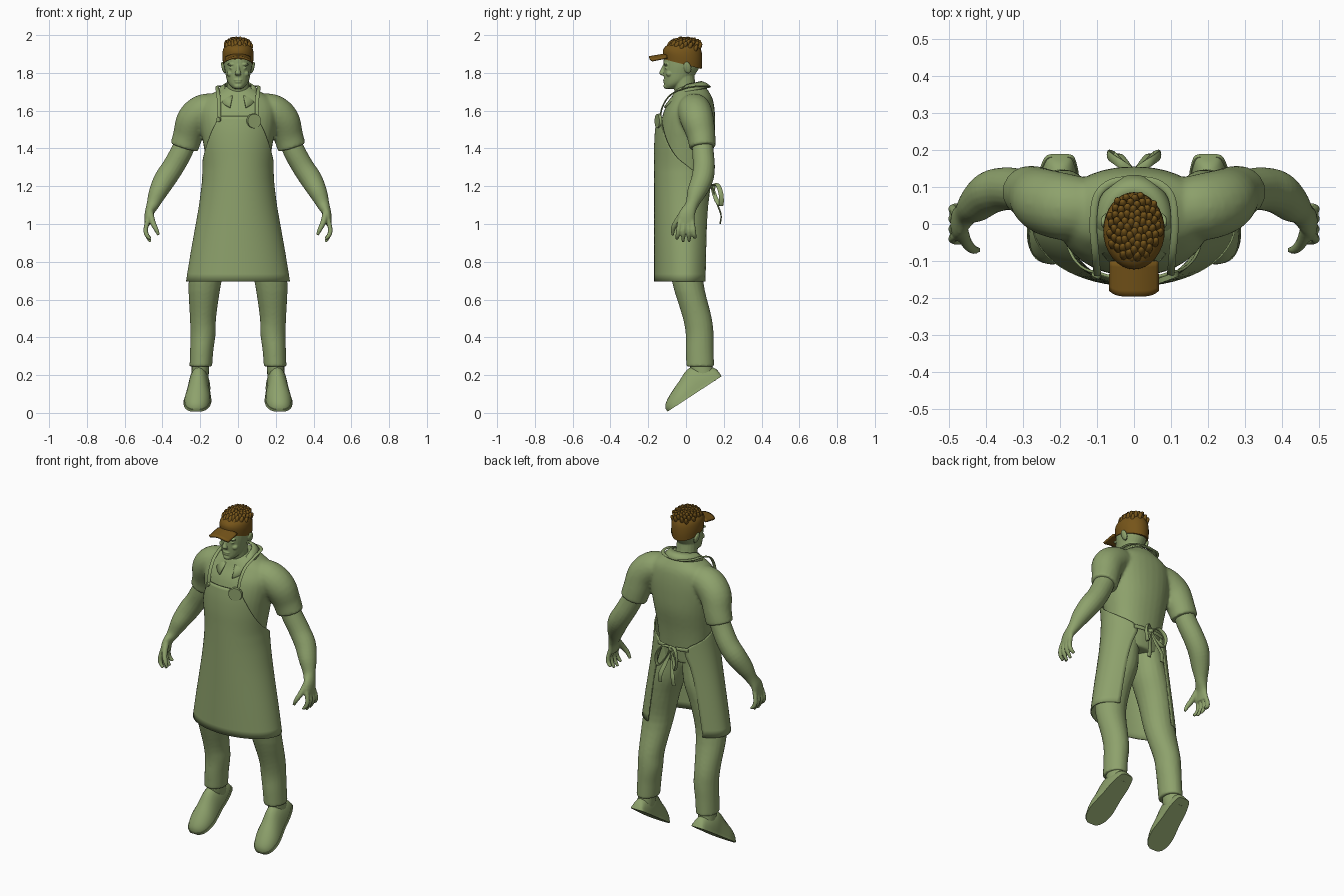
import bpy, bmesh, math, random
from mathutils import Vector as V, Matrix as M, Euler

if "Cube" in bpy.data.objects:
    bpy.data.objects.remove(bpy.data.objects["Cube"])

random.seed(3)


def material(name, col):
    m = bpy.data.materials.new(name)
    m.diffuse_color = (*col, 1)
    m.use_nodes = True
    m.node_tree.nodes["Principled BSDF"].inputs["Base Color"].default_value = m.diffuse_color
    return m


GREEN = material("green", (0.27, 0.36, 0.15))
BROWN = material("brown", (0.18, 0.09, 0.01))


def spline(rows, n):
    """Catmull-Rom through rows of numbers."""
    out = []
    for i in range(len(rows) - 1):
        a, b, c, d = (rows[min(max(i + k, 0), len(rows) - 1)] for k in (-1, 0, 1, 2))
        for j in range(n):
            t = j / n
            out.append([0.5 * (2 * q + (r - p) * t + (2 * p - 5 * q + 4 * r - s) * t * t
                               + (3 * q - p - 3 * r + s) * t ** 3) for p, q, r, s in zip(a, b, c, d)])
    return out + [list(rows[-1])]


def loft(bm, rows, ref=None, n=4, seg=20, p=2, mirror=False):
    """Closed tube through rows (x, y, z, ra, rb); level rings when ref is None."""
    pts = spline(rows, n)
    for s in (1, -1) if mirror else (1,):
        rings = []
        for i, (x, y, z, ra, rb) in enumerate(pts):
            A, B = V((1, 0, 0)), V((0, 1, 0))
            if ref:
                t = (V(pts[min(i + 1, len(pts) - 1)][:3]) - V(pts[max(i - 1, 0)][:3])).normalized()
                A = V(ref).cross(t).normalized()
                B = t.cross(A)
            ring = []
            for k in range(seg):
                c, d = math.cos(math.tau * k / seg), math.sin(math.tau * k / seg)
                v = V((x, y, z)) + A * ra * math.copysign(abs(c) ** (2 / p), c) \
                    + B * rb * math.copysign(abs(d) ** (2 / p), d)
                ring.append(bm.verts.new((v.x * s, v.y, v.z)))
            rings.append(ring)
        for a, b in zip(rings, rings[1:]):
            for k in range(seg):
                bm.faces.new((a[k], a[k - 1], b[k - 1], b[k]))
        bm.faces.new(rings[0])
        bm.faces.new(rings[-1])


def ball(bm, c, size, rot=(0, 0, 0), mirror=False, seg=14):
    for s in (1, -1) if mirror else (1,):
        mat = M.Translation((c[0] * s, c[1], c[2])) @ Euler((rot[0], rot[1] * s, rot[2] * s)).to_matrix().to_4x4() \
            @ M.Diagonal((*size, 1))
        bmesh.ops.create_uvsphere(bm, u_segments=seg, v_segments=seg // 2 + 2, radius=1, matrix=mat)


def sheet(bm, grid):
    vs = [[bm.verts.new(p) for p in row] for row in grid]
    for a, b in zip(vs, vs[1:]):
        for k in range(len(a) - 1):
            bm.faces.new((a[k], a[k + 1], b[k + 1], b[k]))


def finish(name, bm, mat=GREEN, voxel=0, smooth=4, thick=0):
    bmesh.ops.recalc_face_normals(bm, faces=bm.faces)
    me = bpy.data.meshes.new(name)
    bm.to_mesh(me)
    bm.free()
    me.materials.append(mat)
    ob = bpy.data.objects.new(name, me)
    bpy.context.collection.objects.link(ob)
    bpy.ops.object.select_all(action='DESELECT')
    ob.select_set(True)
    bpy.context.view_layer.objects.active = ob
    bpy.ops.object.shade_smooth_by_angle(angle=math.radians(45))
    if voxel:  # fuse overlapping solids into one skin
        r = ob.modifiers.new("fuse", 'REMESH')
        r.mode, r.voxel_size, r.use_smooth_shade = 'VOXEL', voxel, True
        s = ob.modifiers.new("relax", 'SMOOTH')
        s.factor, s.iterations = 0.5, smooth
    if thick:
        ob.modifiers.new("thickness", 'SOLIDIFY').thickness = thick
        ob.modifiers["thickness"].offset = 0
    return ob


# Shirt: torso with short sleeves
bm = bmesh.new()
loft(bm, [(0, 0, 1.1, .155, .105), (0, 0, 1.2, .155, .115), (0, 0, 1.3, .165, .128), (0, .005, 1.42, .183, .145),
          (0, .01, 1.52, .2, .145), (0, .018, 1.6, .205, .134), (0, .03, 1.66, .18, .112),
          (0, .03, 1.7, .12, .092), (0, .03, 1.73, .07, .07)], seg=32, p=2.2)
loft(bm, [(.1, .04, 1.61, .08, .08), (.18, .045, 1.6, .088, .09), (.237, .06, 1.55, .089, .088),
          (.265, .08, 1.47, .079, .076), (.285, .088, 1.405, .076, .07)], ref=(0, 1, 0), mirror=True)
finish("shirt", bm, voxel=.009, smooth=5)

# Trousers
bm = bmesh.new()
loft(bm, [(.197, .075, .245, .06, .074), (.192, .073, .33, .062, .074), (.185, .072, .42, .067, .074),
          (.185, .058, .51, .07, .077), (.175, .01, .69, .087, .083), (.145, .005, .85, .092, .095),
          (.108, .005, .98, .097, .105), (.085, 0, 1.1, .085, .102), (.08, 0, 1.18, .075, .1)], mirror=True)
finish("trousers", bm, voxel=.008, smooth=4)

# Bare arms with hands
bm = bmesh.new()
loft(bm, [(.265, .085, 1.46, .055, .055), (.3, .09, 1.38, .058, .057), (.345, .095, 1.3, .058, .058),
          (.388, .085, 1.235, .058, .058), (.425, .055, 1.165, .048, .05), (.452, .03, 1.1, .033, .034),
          (.473, .005, 1.05, .022, .043), (.48, 0, .995, .015, .046)], ref=(0, 1, 0), mirror=True)
for y, tip in ((-.04, .92), (-.013, .905), (.014, .907), (.04, .925)):
    loft(bm, [(.478, y * .8, 1.02, .013, .013), (.489, y, .97, .0125, .0125), (.482, y * 1.1, .94, .012, .012),
              (.463, y * 1.2, tip, .008, .008)], ref=(0, 1, 0), seg=10, mirror=True)
loft(bm, [(.465, -.015, 1.06, .018, .018), (.452, -.05, 1.01, .016, .016), (.435, -.068, .975, .013, .013),
          (.42, -.07, .942, .008, .008)], ref=(0, 1, 0), seg=10, mirror=True)
finish("arms", bm, voxel=.005, smooth=4)

# Head, neck, face and ears
bm = bmesh.new()
loft(bm, [(0, -.085, 1.716, .022, .025), (0, -.065, 1.735, .044, .05), (0, -.046, 1.76, .058, .07),
          (0, -.032, 1.8, .067, .086), (0, -.022, 1.84, .074, .097), (0, -.02, 1.88, .075, .097),
          (0, -.02, 1.92, .068, .085), (0, -.02, 1.945, .04, .05)], seg=28)
loft(bm, [(0, .03, 1.64, .07, .075), (0, -.005, 1.72, .06, .06), (0, -.02, 1.82, .058, .062)])
loft(bm, [(0, -.108, 1.85, .01, .01), (0, -.121, 1.82, .009, .012), (0, -.128, 1.797, .017, .014),
          (0, -.115, 1.785, .012, .01)], seg=12)
ball(bm, (0, -.114, 1.762), (.022, .008, .005))
ball(bm, (0, -.112, 1.751), (.019, .009, .005))
ball(bm, (0, -.1, 1.73), (.024, .02, .016))
ball(bm, (.033, -.106, 1.845), (.025, .011, .007), mirror=True)
ball(bm, (.031, -.103, 1.825), (.015, .009, .007), mirror=True)
ball(bm, (.04, -.088, 1.795), (.02, .018, .016), mirror=True)
ball(bm, (.077, .008, 1.828), (.01, .02, .033), rot=(.2, .25, 0), mirror=True)
finish("head", bm, voxel=.0035, smooth=2)

# Apron: wrapped sheet, rows of (z, half width, front depth, wrap angle)
rows = [(.695, .272, .165, 138), (.85, .247, .165, 140), (1, .22, .165, 143), (1.1, .203, .165, 148),
        (1.2, .19, .165, 155), (1.26, .186, .165, 120), (1.3, .185, .165, 97), (1.35, .189, .165, 74),
        (1.42, .197, .165, 56), (1.5, .203, .16, 41), (1.57, .203, .149, 29)]
grid = []
for z, rx, ry, a in spline(rows, 3):
    row = []
    for k in range(49):
        t = math.radians(a) * (k / 24 - 1)
        row.append((rx * math.sin(t), -math.cos(t) * (ry if math.cos(t) > 0 else .135), z))
    grid.append(row)
bm = bmesh.new()
sheet(bm, grid)
finish("apron", bm, thick=.007)

# Apron neck strap
bm = bmesh.new()
loft(bm, [(.098, -.138, 1.55, .01, .004), (.1, -.125, 1.62, .01, .004), (.104, -.08, 1.685, .01, .004),
          (.11, 0, 1.72, .01, .004), (.1, .075, 1.73, .01, .004), (.06, .112, 1.728, .01, .004),
          (0, .12, 1.725, .01, .004)], ref=(0, 0, 1), seg=10, mirror=True)
finish("neck_strap", bm)

# Shirt collar: folded band with front points
bm = bmesh.new()
for s in (1, -1):
    top, mid, low = [], [], []
    for k in range(25):
        t = math.radians(22 + 158 * k / 24)
        sx, c = math.sin(t), math.cos(t)
        top.append((s * .07 * sx, .005 - .075 * c, 1.737 - (.06 if c > 0 else .016) * c))
        mid.append((s * .09 * sx, .005 - .1 * c, 1.722 - (.075 if c > 0 else .022) * c))
        low.append((s * .11 * sx, .003 - .127 * c, 1.7 - (.09 if c > 0 else .025) * c))
    sheet(bm, [top, mid, low])
bmesh.ops.remove_doubles(bm, verts=bm.verts, dist=.0005)
finish("collar", bm, thick=.008)

# Round badge and strap button on the bib
for name, x, y, z, r, turn in (("badge", .085, -.147, 1.545, .04, .35), ("strap_button", -.102, -.138, 1.553, .013, -.5)):
    bm = bmesh.new()
    bmesh.ops.create_cone(bm, cap_ends=True, segments=32, radius1=r, radius2=r * .93, depth=.014,
                          matrix=M.Translation((x, y, z)) @ Euler((math.pi / 2, 0, turn)).to_matrix().to_4x4())
    finish(name, bm)

# Waist tie with bow at the back
bm = bmesh.new()
loft(bm, [(.1, .12, 1.2, .012, .004), (.05, .132, 1.2, .011, .005), (0, .136, 1.195, .01, .006)],
     ref=(0, 1, 0), seg=10, mirror=True)
loft(bm, [(0, .14, 1.2, .005, .01), (.04, .165, 1.21, .005, .012), (.068, .185, 1.16, .005, .013),
          (.058, .185, 1.1, .005, .013), (.03, .16, 1.13, .005, .012), (0, .14, 1.19, .005, .01)],
     ref=(0, 1, 0), seg=10, mirror=True)
loft(bm, [(.005, .14, 1.19, .01, .004), (.02, .16, 1.12, .012, .004), (.04, .185, 1.05, .013, .004),
          (.045, .18, 1.0, .013, .004)], ref=(0, 1, 0), seg=10, mirror=True)
ball(bm, (0, .143, 1.195), (.016, .013, .018))
finish("waist_bow", bm)

# Shoes: sections (distance from heel, half width, height), tipped toe-down
upper = [(.002, .02, .03), (.012, .036, .06), (.06, .05, .1), (.11, .056, .128), (.15, .058, .125), (.2, .065, .103),
         (.25, .07, .083), (.3, .062, .06), (.33, .044, .04), (.344, .022, .02)]
for name, rim, flat in (("shoes", 0, 0), ("soles", .004, .014)):
    bm = bmesh.new()
    for s in (1, -1):
        grid = []
        for d, w, h in spline(upper, 3):
            row = []
            for k in range(21):
                a = math.tau * k / 20
                up = max(0, math.sin(a)) * (flat or h)
                if flat:
                    up = flat if math.sin(a) > .01 else 0
                x = .2 + .06 * d + (w + rim) * math.cos(a)
                row.append((s * x, .19 - .836 * d - .547 * up, .195 - .547 * d + .836 * up))
            grid.append(row)
        sheet(bm, grid)
    bmesh.ops.remove_doubles(bm, verts=bm.verts, dist=.0003)
    bmesh.ops.holes_fill(bm, edges=[e for e in bm.edges if e.is_boundary])
    finish(name, bm)

# Ankles
bm = bmesh.new()
loft(bm, [(.203, .1, .17, .045, .055), (.2, .085, .22, .046, .06), (.198, .075, .3, .045, .055)], mirror=True)
finish("ankles", bm)

# Cap body, lower at the back
bm = bmesh.new()
loft(bm, [(0, -.018, 1.842, .079, .101), (0, -.018, 1.89, .083, .104), (0, -.014, 1.93, .076, .094),
          (0, -.01, 1.955, .05, .065), (0, -.01, 1.963, .01, .01)], seg=32)
for v in bm.verts:
    v.co.z -= v.co.y * .26 * min(1, max(0, (1.96 - v.co.z) / .08))
finish("cap", bm, BROWN)

# Cap visor
bm = bmesh.new()
sheet(bm, [[(.064 * u / 8, -.1 - .095 * v / 6 * (1 - .16 * abs(u / 8) ** 4), 1.899 - .016 * v / 6 - .018 * (u / 8) ** 2)
            for u in range(-8, 9)] for v in range(7)])
finish("cap_visor", bm, BROWN, thick=.011)

# Stubby tufts covering the crown
bm = bmesh.new()
N = 72
for i in range(N):
    r, a = math.sqrt((i + .5) / N), i * 2.39996
    x, y = .07 * r * math.cos(a), -.01 + .088 * r * math.sin(a)
    z = 1.925 + .046 * math.sqrt(1 - r * r) + random.uniform(-.003, .003)
    ball(bm, (x, y, z), (.0115, .0115, .025), rot=(-.55 + .3 * (r - .5), x * 4, 0), seg=10)
finish("crown_tufts", bm, BROWN)
